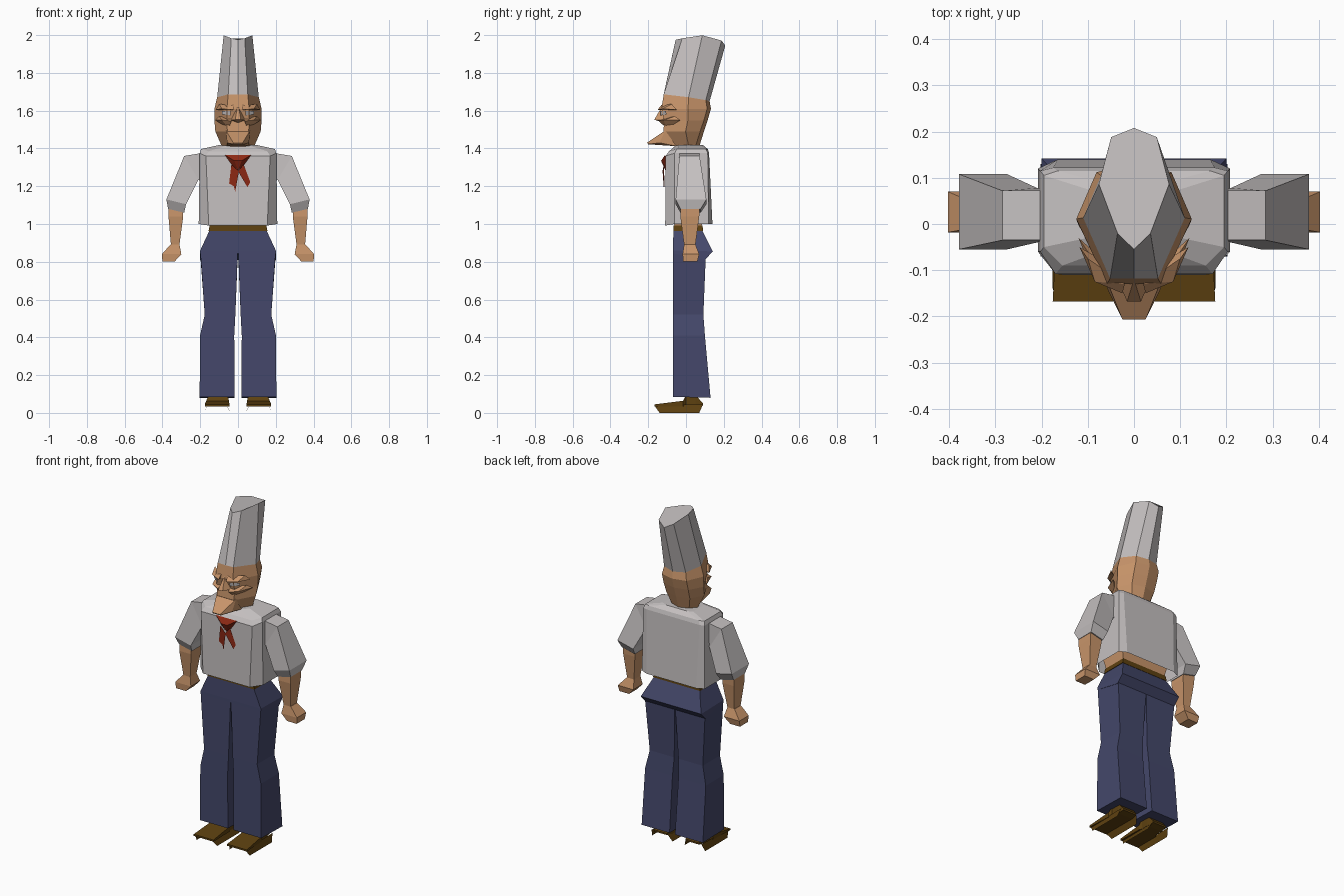
import bpy, bmesh


def mat(name, rgb):
    m = bpy.data.materials.new(name)
    m.diffuse_color = (*rgb, 1)
    return m


WHITE = mat("white cloth", (0.56, 0.53, 0.53))
SKIN = mat("skin", (0.58, 0.30, 0.145))
BLUE = mat("navy cloth", (0.058, 0.064, 0.145))
RED = mat("red scarf", (0.27, 0.022, 0.007))
BROWN = mat("brown leather", (0.11, 0.052, 0.005))


def finish(name, bm, material, mirror=False):
    bmesh.ops.recalc_face_normals(bm, faces=bm.faces)
    me = bpy.data.meshes.new(name)
    bm.to_mesh(me)
    bm.free()
    me.materials.append(material)
    ob = bpy.data.objects.new(name, me)
    bpy.context.collection.objects.link(ob)
    if mirror:
        mod = ob.modifiers.new("mirror", 'MIRROR')
        mod.use_mirror_merge = False
    return ob


def loft(name, rings, material, mirror=False, cap_start=True, cap_end=True):
    bm = bmesh.new()
    vs = [[bm.verts.new(p) for p in r] for r in rings]
    n = len(rings[0])
    for a, b in zip(vs, vs[1:]):
        for i in range(n):
            j = (i + 1) % n
            bm.faces.new((a[i], a[j], b[j], b[i]))
    if cap_start:
        bm.faces.new(vs[0])
    if cap_end:
        bm.faces.new(vs[-1])
    return finish(name, bm, material, mirror)


def hull(name, pts, material, mirror=False):
    bm = bmesh.new()
    for p in pts:
        bm.verts.new(p)
    bmesh.ops.convex_hull(bm, input=bm.verts)
    return finish(name, bm, material, mirror)


def plate(name, polys, material, mirror=False):
    bm = bmesh.new()
    for p in polys:
        bm.faces.new([bm.verts.new(v) for v in p])
    return finish(name, bm, material, mirror)


def rect(x0, x1, y0, y1, zf, zb=None):
    zb = zf if zb is None else zb
    return [(x0, y0, zf), (x1, y0, zf), (x1, y1, zb), (x0, y1, zb)]


def head_ring(zf, zb, w, yf, yb, lift=0.0, point=0.0):
    """Eight points: front middle, front corner, side, back corner, back middle."""
    half = [(0.47 * w, yf + point), (w, (yf + yb) / 2 + 0.01), (0.65 * w, yb - 0.02)]
    def p(x, y, up=0):
        return (x, y, zf + (zb - zf) * (y - yf) / (yb - yf) + up)
    ups = (lift * 0.3, lift, lift * 0.6)
    right = [p(x, y, u) for (x, y), u in zip(half, ups)]
    left = [(-x, y, z) for x, y, z in reversed(right)]
    return [p(0, yf)] + right + [p(0, yb)] + left


def body_ring(z, zb, fw, sw, bw, yf, ys, yt, yb):
    """Chamfered box outline of the torso."""
    right = [(fw, yf, z), (sw, ys, zb), (sw, yt, zb), (bw, yb, zb)]
    return right + [(-x, y, h) for x, y, h in reversed(right)]


# Head and tall hat share the hat-rim ring
rim = head_ring(1.685, 1.65, 0.11, -0.118, 0.125, 0.005)
loft("head", [head_ring(1.41, 1.41, 0.085, -0.06, 0.07),
              head_ring(1.49, 1.49, 0.12, -0.12, 0.095),
              head_ring(1.545, 1.55, 0.125, -0.115, 0.115),
              head_ring(1.61, 1.61, 0.125, -0.13, 0.132), rim], SKIN)
loft("hat", [rim, head_ring(1.975, 1.945, 0.076, -0.055, 0.208, 0.04, 0.035)], WHITE)

# Face
hull("nose", [(0, -0.12, 1.635), (-0.04, -0.11, 1.55), (0.04, -0.11, 1.55),
              (-0.015, -0.168, 1.552), (0.015, -0.168, 1.552), (0, -0.11, 1.535)], SKIN)
hull("brow", [(0.02, -0.13, 1.63), (0.1, -0.075, 1.635), (0.025, -0.15, 1.605),
              (0.085, -0.125, 1.61), (0.118, -0.05, 1.605), (0.03, -0.1, 1.6)], SKIN, True)
hull("cheek", [(0.03, -0.11, 1.56), (0.1, -0.06, 1.57), (0.035, -0.145, 1.545),
               (0.085, -0.12, 1.55), (0.12, -0.03, 1.55), (0.05, -0.1, 1.505)], SKIN, True)
plate("eye", [[(0.04, -0.134, 1.575), (0.085, -0.103, 1.58),
               (0.085, -0.106, 1.597), (0.04, -0.137, 1.597)]], WHITE, True)
hull("chin", [(s * x, y, z) for s in (-1, 1) for x, y, z in
              ((0.064, -0.11, 1.495), (0.025, -0.207, 1.43), (0.025, -0.2, 1.422),
               (0.058, -0.14, 1.43), (0.06, -0.05, 1.412))], SKIN)

# Shirt, open at the hem
loft("shirt", [body_ring(0.992, 1.0, 0.155, 0.208, 0.165, -0.11, -0.06, 0.12, 0.14),
               body_ring(1.36, 1.375, 0.17, 0.203, 0.175, -0.108, -0.06, 0.115, 0.122),
               body_ring(1.385, 1.397, 0.155, 0.195, 0.165, -0.09, -0.05, 0.105, 0.115),
               body_ring(1.415, 1.418, 0.06, 0.1, 0.07, -0.055, -0.03, 0.075, 0.09)],
     WHITE, cap_start=False)
loft("belly", [rect(-0.145, 0.145, -0.06, 0.082, 0.985),
               rect(-0.17, 0.17, -0.08, 0.1, 1.1)], SKIN)

# Neckerchief: folded top, knot and two tails
hull("scarf_knot", [(-0.07, -0.11, 1.366), (0.07, -0.11, 1.366), (-0.03, -0.108, 1.31),
                    (0.03, -0.108, 1.31), (-0.02, -0.132, 1.335), (0.02, -0.132, 1.335),
                    (0, -0.11, 1.285)], RED)
plate("scarf_tails", [
    [(-0.035, -0.117, 1.315), (0.005, -0.124, 1.28), (-0.015, -0.116, 1.17),
     (-0.022, -0.115, 1.2), (-0.047, -0.114, 1.215)],
    [(0.03, -0.117, 1.315), (0.0, -0.124, 1.28), (0.05, -0.115, 1.195),
     (0.065, -0.114, 1.222)]], RED)

# Arms
loft("sleeve", [[(0.19, -0.035, 1.22), (0.19, 0.072, 1.22), (0.195, 0.072, 1.375), (0.195, -0.035, 1.375)],
                [(0.21, -0.04, 1.235), (0.21, 0.078, 1.235), (0.285, 0.072, 1.36), (0.285, -0.035, 1.36)],
                [(0.275, -0.055, 1.105), (0.275, 0.108, 1.105), (0.379, 0.108, 1.13), (0.379, -0.055, 1.13)],
                [(0.285, -0.03, 1.06), (0.285, 0.078, 1.06), (0.37, 0.078, 1.08), (0.37, -0.03, 1.08)]],
     WHITE, True)
loft("forearm", [rect(0.29, 0.368, -0.028, 0.072, 1.085),
                 rect(0.29, 0.368, -0.03, 0.07, 1.04),
                 rect(0.31, 0.355, -0.01, 0.05, 0.89)], SKIN, True)
loft("hand", [rect(0.31, 0.357, -0.01, 0.05, 0.892),
              rect(0.3, 0.403, -0.018, 0.07, 0.84),
              rect(0.335, 0.4, -0.015, 0.06, 0.802)], SKIN, True)

# Belt and trousers
loft("belt", [rect(-0.156, 0.156, -0.067, 0.09, 0.962),
              rect(-0.15, 0.15, -0.065, 0.088, 0.992)], BROWN)
loft("hips", [rect(-0.15, 0.15, -0.066, 0.085, 0.968),
              rect(-0.2, 0.2, -0.07, 0.142, 0.86, 0.855),
              rect(-0.2, 0.2, -0.07, 0.1, 0.845, 0.81)], BLUE)
loft("trouser_leg", [rect(0.001, 0.2, -0.069, 0.105, 0.86, 0.84),
                     rect(0.014, 0.176, -0.07, 0.092, 0.52),
                     rect(0.02, 0.201, -0.07, 0.1, 0.41),
                     rect(0.018, 0.203, -0.07, 0.13, 0.085, 0.08)], BLUE, True)


# Shoes: upper along y, with thin side walls down to the ground
def shoe_ring(y, x0, x1, zb, zt):
    return [(x0, y, zb), (x1, y, zb), (x1, y, zt), (x0, y, zt)]


loft("shoe", [shoe_ring(-0.168, 0.045, 0.176, 0.035, 0.045),
              shoe_ring(-0.015, 0.048, 0.168, 0.035, 0.064),
              shoe_ring(0.0, 0.055, 0.155, 0.035, 0.095),
              shoe_ring(0.05, 0.055, 0.155, 0.035, 0.095),
              shoe_ring(0.09, 0.06, 0.15, 0.04, 0.05)], BROWN, True)
plate("shoe_wall", [[(a, -0.168, 0.04), (b, -0.14, 0), (b, 0.07, 0), (a, 0.09, 0.045)]
                    for a, b in ((0.06, 0.04), (0.165, 0.176))], BROWN, True)
